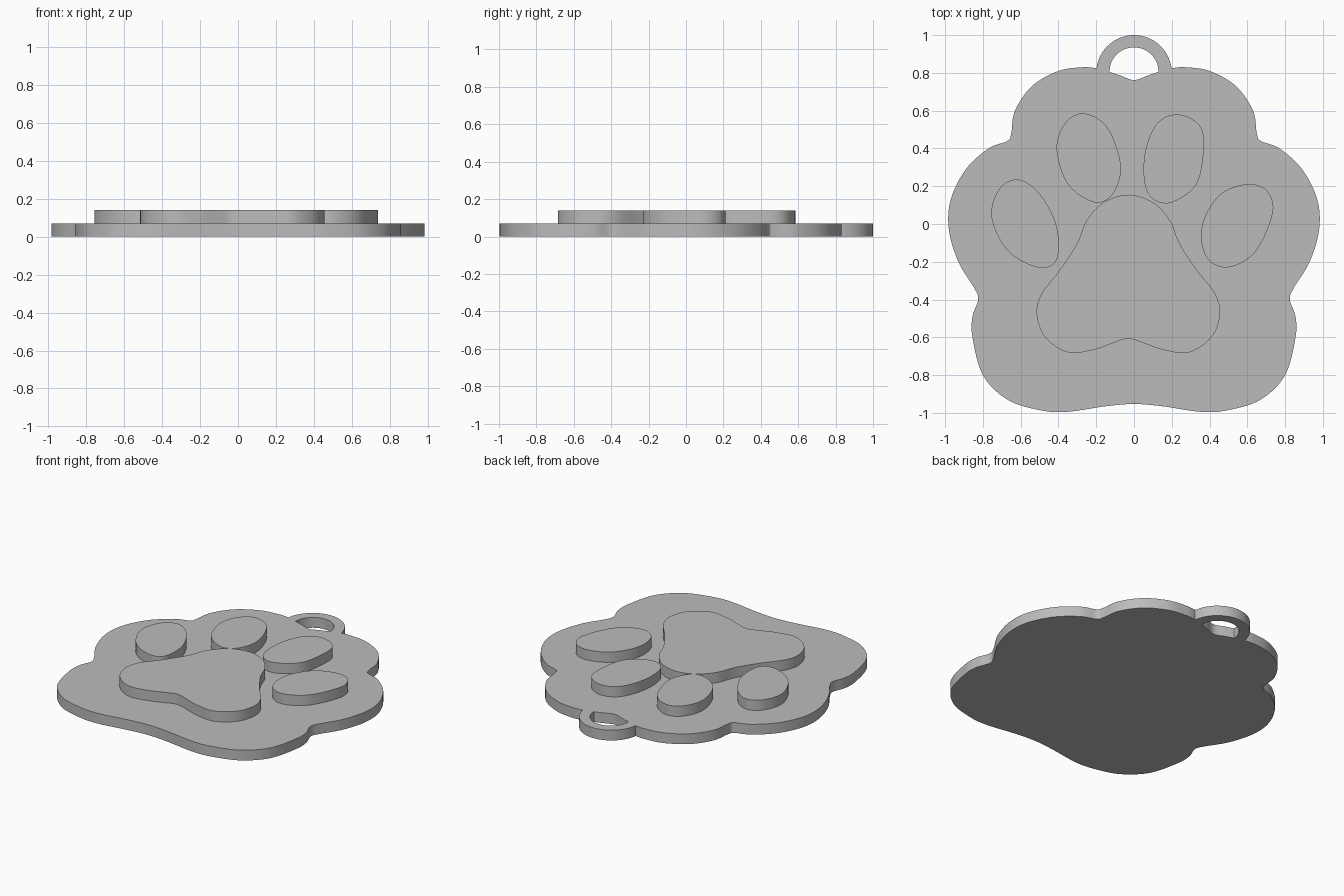
import bpy
import bmesh
from math import cos, sin, radians
from mathutils import Vector

default_cube = bpy.data.objects.get("Cube")
if default_cube:
    bpy.data.objects.remove(default_cube, do_unlink=True)

THICKNESS = 0.07

grey = bpy.data.materials.new("plain grey")
grey.use_nodes = True
colour = (0.5, 0.5, 0.5, 1)
grey.diffuse_color = colour
grey.node_tree.nodes["Principled BSDF"].inputs["Base Color"].default_value = colour


def smooth_path(points, closed=True, steps=8):
    """Run a Catmull-Rom spline through the points."""
    pts = [Vector(p) for p in points]
    count = len(pts)
    pick = (lambda i: pts[i % count]) if closed else (lambda i: pts[max(0, min(count - 1, i))])
    path = []
    for i in range(count if closed else count - 1):
        a, b, c, d = (pick(i + k) for k in (-1, 0, 1, 2))
        for s in range(steps):
            t = s / steps
            path.append(b + (c - a) * t / 2
                        + (a * 2 - b * 5 + c * 4 - d) * t ** 2 / 2
                        + (b * 3 - a - c * 3 + d) * t ** 3 / 2)
    return path if closed else path + [pts[-1]]


def arc(centre_y, radius, start, end, steps=32):
    """Points along an arc centred on the middle line, angles in degrees."""
    angles = [radians(start + (end - start) * i / steps) for i in range(steps + 1)]
    return [Vector((radius * cos(a), centre_y + radius * sin(a))) for a in angles]


def mirrored(half, axis=0.0):
    """Complete a half outline whose last point lies on the mirror axis."""
    return half + [(2 * axis - x, y) for x, y in reversed(half[:-1])]


def plate(name, outlines, bottom):
    """Extrude closed outlines into a flat plate; inner outlines become holes."""
    curve = bpy.data.curves.new(name, "CURVE")
    curve.dimensions = "2D"
    curve.fill_mode = "BOTH"
    curve.extrude = THICKNESS / 2
    for outline in outlines:
        spline = curve.splines.new("POLY")
        spline.points.add(len(outline) - 1)
        spline.use_cyclic_u = True
        for point, place in zip(spline.points, outline):
            point.co = (place.x, place.y, 0, 1)
    curve.materials.append(grey)
    obj = bpy.data.objects.new(name, curve)
    bpy.context.collection.objects.link(obj)
    obj.location.z = bottom + THICKNESS / 2

    # Turn the curve into a welded mesh with crisp rims
    bpy.ops.object.select_all(action="DESELECT")
    obj.select_set(True)
    bpy.context.view_layer.objects.active = obj
    bpy.ops.object.convert(target="MESH")
    obj = bpy.context.object
    bm = bmesh.new()
    bm.from_mesh(obj.data)
    bmesh.ops.remove_doubles(bm, verts=bm.verts, dist=0.0001)
    bmesh.ops.recalc_face_normals(bm, faces=bm.faces)
    bm.to_mesh(obj.data)
    bm.free()
    bpy.ops.object.shade_smooth_by_angle(angle=radians(30))
    return obj


# Base plate with a hanging ring at the back
base_half = [
    (.2, .825), (.27, .83), (.4, .81), (.54, .73), (.63, .6), (.65, .48),
    (.67, .44), (.77, .4), (.89, .29), (.97, .13), (.98, -.03), (.93, -.2),
    (.845, -.34), (.825, -.4), (.855, -.49), (.855, -.6), (.8, -.8),
    (.67, -.93), (.5, -.985), (.36, -.995), (.15, -.965), (0, -.953),
]
base_outline = smooth_path(mirrored(base_half), closed=False)
ring_outer = arc(.8, .2, 173, 7)
ring_hole = arc(.805, .13, 0, 180)
hole_floor = smooth_path([(-.13, .805), (-.07, .785), (0, .762), (.07, .785), (.13, .805)], closed=False)
plate("base_plate", [base_outline[:-1] + ring_outer[:-1], ring_hole + hole_floor[1:-1]], 0)

# Large palm pad
palm_half = [
    (.1, .115), (.19, .02), (.24, -.1), (.33, -.24), (.43, -.37), (.455, -.48),
    (.41, -.6), (.29, -.68), (.15, -.665), (.05, -.63), (-.03, -.607),
]
palm = mirrored(palm_half, axis=-.03) + [(-.03, .155)]
plate("palm_pad", [smooth_path(palm)], THICKNESS)

# Four toe pads
toes = {
    "right_inner_toe": [(-.26, .585), (-.14, .51), (-.07, .31), (-.11, .16),
                        (-.21, .115), (-.35, .21), (-.41, .4), (-.36, .54)],
    "left_inner_toe": [(.23, .58), (.34, .53), (.37, .42), (.33, .21),
                       (.18, .11), (.07, .17), (.055, .36), (.12, .53)],
    "right_outer_toe": [(-.61, .235), (-.5, .16), (-.41, -.01), (-.41, -.19),
                        (-.51, -.23), (-.67, -.14), (-.755, .04), (-.71, .19)],
    "left_outer_toe": [(.59, .21), (.7, .18), (.735, .06), (.64, -.15),
                       (.49, -.23), (.38, -.17), (.36, -.01), (.45, .15)],
}
for name, points in toes.items():
    plate(name, [smooth_path(points)], THICKNESS)
